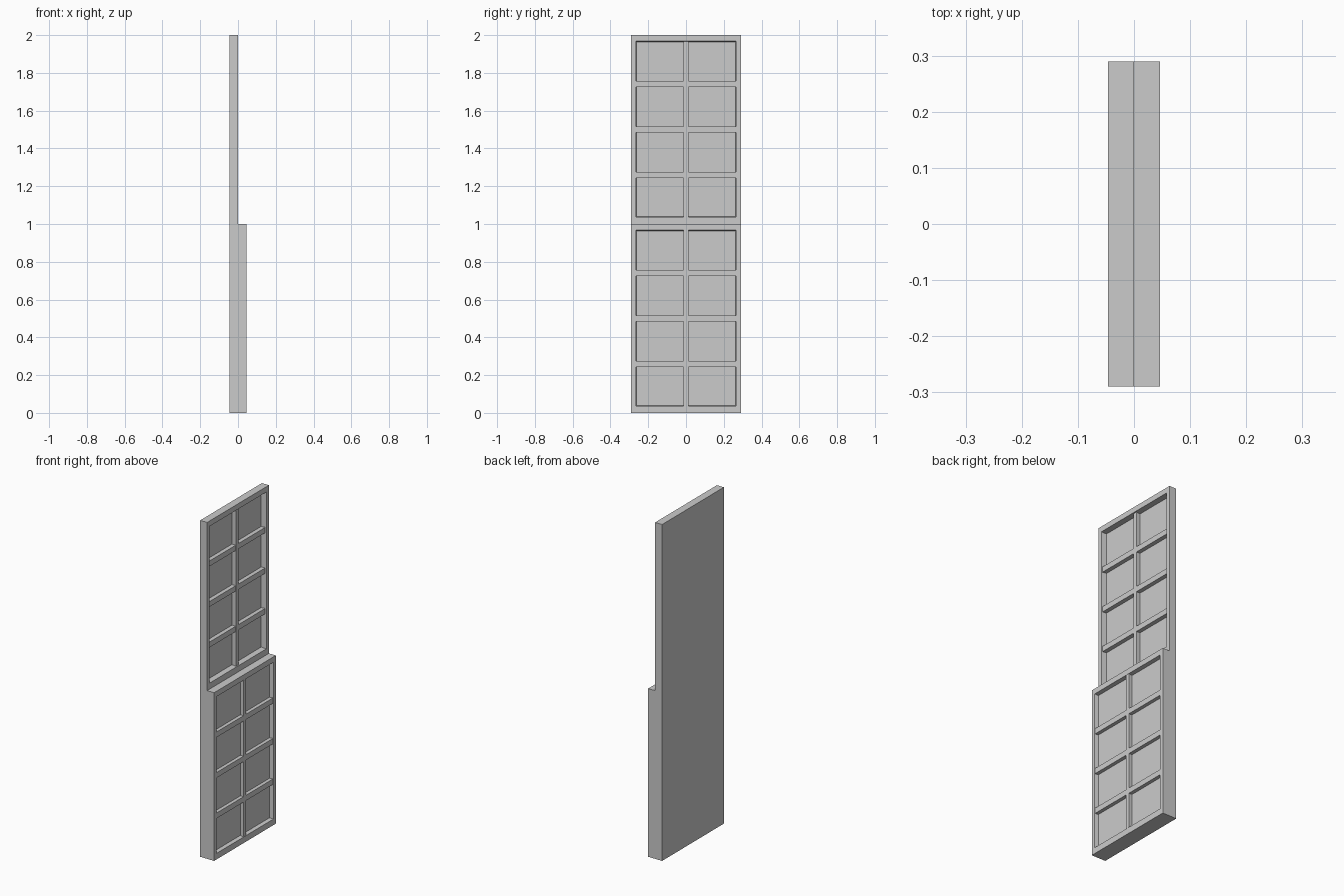
import bpy, bmesh

if "Cube" in bpy.data.objects:
    bpy.data.objects.remove(bpy.data.objects["Cube"])

BACK, HALF_W = -0.046, 0.29
BAR = 0.016          # half width of the glazing bars
OPEN_Y = 0.266       # half width of the glazed opening


def new_object(name, bm):
    bmesh.ops.recalc_face_normals(bm, faces=bm.faces)
    mesh = bpy.data.meshes.new(name)
    bm.to_mesh(mesh)
    bm.free()
    obj = bpy.data.objects.new(name, mesh)
    bpy.context.collection.objects.link(obj)
    return obj


def box(name, x, y, z):
    bm = bmesh.new()
    bmesh.ops.create_cube(bm, size=1)
    for v in bm.verts:
        v.co = [lo + (c + 0.5) * (hi - lo) for c, (lo, hi) in zip(v.co, (x, y, z))]
    return new_object(name, bm)


def tray(name, front, z0, floor):
    """Solid slab with a slightly tapered recess in its +x face."""
    t = 0.004
    rings = [(BACK, HALF_W, 0, 1), (front, HALF_W, 0, 1),
             (front, OPEN_Y, 0.036, 0.968),
             (floor, OPEN_Y - t, 0.036 + t, 0.968 - t)]
    bm = bmesh.new()
    loops = [[bm.verts.new((x, y, z0 + z)) for y, z in
              ((-w, lo), (w, lo), (w, hi), (-w, hi))] for x, w, lo, hi in rings]
    for a, b in zip(loops, loops[1:]):
        for i in range(4):
            j = (i + 1) % 4
            bm.faces.new((a[i], a[j], b[j], b[i]))
    bm.faces.new(loops[0])
    bm.faces.new(loops[-1])
    return new_object(name, bm)


def sash(name, front, z0, recess, bar_depth):
    floor = front - recess
    bar_x = (floor - 0.001, floor + bar_depth)
    tray(name + "_frame", front, z0, floor)
    # upright glazing bar
    box(name + "_upright_bar", bar_x, (-0.012, 0.012), (z0 + 0.037, z0 + 0.967))
    # cross bars
    for i, z in enumerate((0.259, 0.5, 0.741)):
        box(f"{name}_cross_bar_{i + 1}", (bar_x[0], bar_x[1] - 0.0005),
            (-OPEN_Y, OPEN_Y), (z0 + z - BAR, z0 + z + BAR))


# lower sash stands forward, upper sash is thinner; backs are flush
sash("lower_sash", 0.046, 0.0, 0.022, 0.0215)
sash("upper_sash", 0.0, 1.0, 0.031, 0.025)
